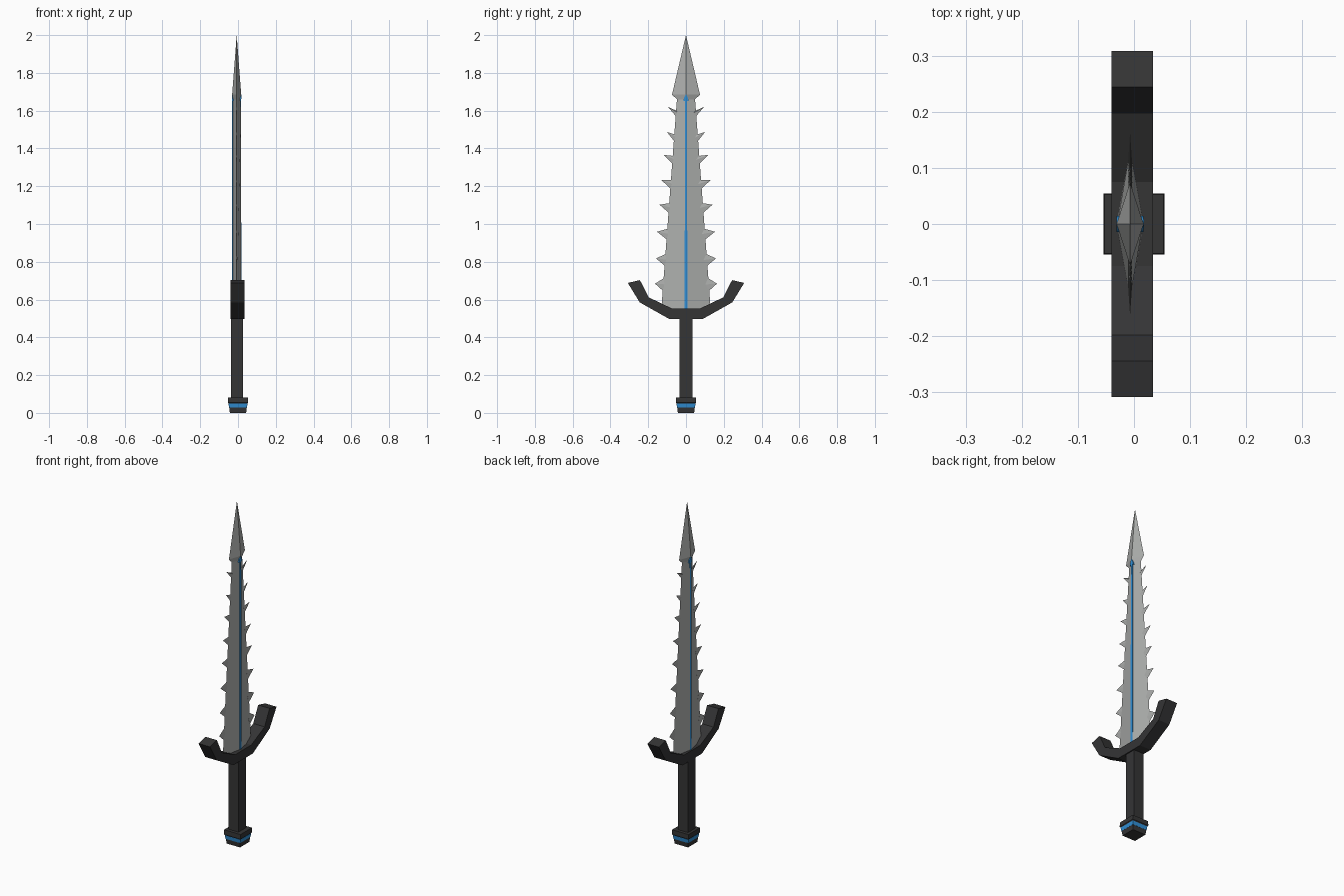
import bpy, bmesh

if "Cube" in bpy.data.objects:
    bpy.data.objects.remove(bpy.data.objects["Cube"])

CX = -0.005  # blade and guard sit slightly off the pommel centre


def material(name, rgb):
    m = bpy.data.materials.new(name)
    m.diffuse_color = (*rgb, 1)
    m.use_nodes = True
    m.node_tree.nodes["Principled BSDF"].inputs["Base Color"].default_value = m.diffuse_color
    return m


DARK = material("dark iron", (0.035, 0.035, 0.036))
STEEL = material("grey steel", (0.42, 0.43, 0.42))
BLUE = material("bright blue", (0.03, 0.28, 0.68))


def finish(bm, name, mat):
    bmesh.ops.recalc_face_normals(bm, faces=bm.faces)
    me = bpy.data.meshes.new(name)
    bm.to_mesh(me)
    bm.free()
    me.materials.append(mat)
    ob = bpy.data.objects.new(name, me)
    bpy.context.collection.objects.link(ob)
    return ob


def loft(name, rings, mat):
    """Skin a stack of equal-sized rings and cap both ends."""
    bm = bmesh.new()
    loops = [[bm.verts.new(p) for p in r] for r in rings]
    n = len(loops[0])
    for a, b in zip(loops, loops[1:]):
        for i in range(n):
            j = (i + 1) % n
            bm.faces.new((a[i], a[j], b[j], b[i]))
    bm.faces.new(loops[0])
    bm.faces.new(loops[-1])
    bmesh.ops.remove_doubles(bm, verts=bm.verts, dist=1e-5)
    return finish(bm, name, mat)


def rect(z, hx, hy, cx=0.0):
    return [(cx - hx, -hy, z), (cx + hx, -hy, z), (cx + hx, hy, z), (cx - hx, hy, z)]


def diamond(z, hx, hy):
    return [(CX - 0.002 + hx, 0, z), (CX - 0.002, hy, z),
            (CX - 0.002 - hx, 0, z), (CX - 0.002, -hy, z)]


# Pommel with a wide collar, tapered foot and blue band
loft("pommel", [rect(0, .043, .043), rect(.05, .0495, .0495),
                rect(.055, .054, .054), rect(.082, .053, .053)], DARK)
loft("pommel_band", [rect(.028, .0475, .0475), rect(.05, .0505, .0505)], BLUE)

# Grip
loft("grip", [rect(.07, .032, .034, CX), rect(.52, .032, .034, CX)], DARK)

# Crossguard: upswept bar, cross-sections mirrored along y
half = [((.09, .498), (.075, .553)), ((.245, .585), (.198, .612)), ((.308, .688), (.244, .703))]
pairs = [((-a[0], a[1]), (-b[0], b[1])) for a, b in reversed(half)] + half
loft("crossguard", [[(CX + 0.002 - .037, *a), (CX + 0.002 + .037, *a),
                     (CX + 0.002 + .037, *b), (CX + 0.002 - .037, *b)] for a, b in pairs], DARK)

# Blade: diamond section, narrowing to a neck, then a spearhead
loft("blade", [diamond(.53, .024, .132), diamond(1.66, .023, .048),
               diamond(1.685, .024, .074), diamond(2.0, 1e-6, 1e-6)], STEEL)


def blade_half_width(z):
    return .132 + (z - .53) / (1.66 - .53) * (.048 - .132)


# Barbs along both edges, swept upward more towards the top
tips = [(.164, .684), (.159, .818), (.153, .959), (.140, 1.102),
        (.130, 1.232), (.119, 1.366), (.101, 1.487), (.096, 1.62)]
bm = bmesh.new()
for i, (y, z) in enumerate(tips):
    f = i / (len(tips) - 1)
    hi, lo = z + .03 - .05 * f, z - .038 - .012 * f
    mid = (hi + lo) / 2
    for s in (-1, 1):
        tip = bm.verts.new((CX - .002, s * y, z))
        base = [bm.verts.new((CX - .002 + dx, s * (blade_half_width(h) - inset), h))
                for dx, h, inset in ((0, hi, .002), (.004, mid, .018), (0, lo, .002), (-.004, mid, .018))]
        for k in range(4):
            bm.faces.new((tip, base[k], base[(k + 1) % 4]))
        bm.faces.new(base)
finish(bm, "blade_barbs", STEEL)

# Blue inlay on both ridges, ending in a small arrowhead
BX = CX - .002
loft("blade_inlay", [rect(.54, .0245, .007, BX), rect(1.655, .0238, .006, BX)], BLUE)
loft("inlay_arrowhead", [rect(1.65, .0238, .014, BX), rect(1.665, .0243, .011, BX),
                         rect(1.685, .0246, .001, BX)], BLUE)
